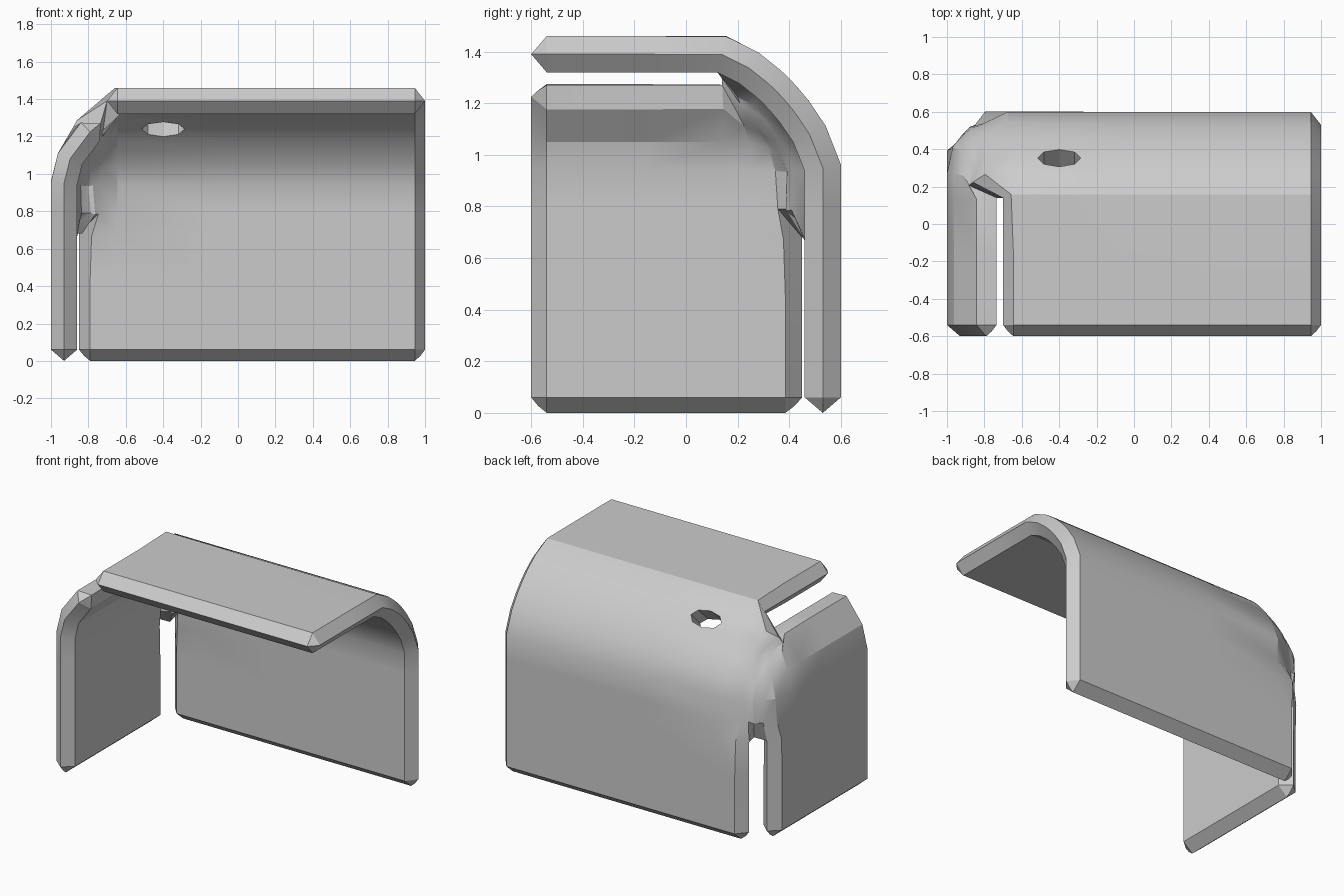
import bpy, bmesh, math
from mathutils import Vector, Matrix

if "Cube" in bpy.data.objects:
    bpy.data.objects.remove(bpy.data.objects["Cube"])

# Mid-surface planes of the bent plate and half its thickness
EX, EY, EZ, HALF = -0.93, 0.53, 1.39, 0.07
TIP_X, TIP_Y = -0.85, 0.45            # panel edges beside the corner relief slot
SLOT_Z, SLOT_Y = 0.68, 0.14           # where the two slots end
XS = [EX, TIP_X, -0.79, -0.66, -0.1, 0.5, 0.86, 0.945, 1.0]
YS = [EY, TIP_Y, 0.385, 0.26, SLOT_Y, -0.15, -0.45, -0.54, -0.6]
ZS = [0.0, 0.06, 0.18, 0.45, SLOT_Z, 0.8, 0.95, 1.1, 1.25, EZ]


def bend(x, y, z):
    """Map a point of the sharp box corner onto the softly bent plate."""
    # slot along the top: curled side lip and flat roof edge
    if y <= SLOT_Y:
        if x == EX and z == EZ:
            return Vector((-0.735, y, 1.27))
        if x == EX and z == 1.25:
            return Vector((-0.79, y, 1.225))
        if z == EZ and x < -0.6:
            return Vector(({TIP_X: -0.70, -0.79: -0.645, -0.66: -0.55}[x], y, z))
    # slot down the corner: both panels stay flat
    if z <= SLOT_Z and not (x == EX and y == EY):
        return Vector((x, y, z))
    a, c = 0.25, 0.44
    dx = max(0, EX + a - x)
    dz = max(0, z - (EZ - c))
    b = 0.40 - 0.20 * dx / a * (1 - dz / c)
    dy = max(0, y - (EY - b))
    n = ((dx / a) ** 1.42 + (dy / b) ** 1.42 + (dz / c) ** 1.42) ** (1 / 1.42)
    if n < 1e-6:
        return Vector((x, y, z))
    return Vector((x + dx - dx / n, y - dy + dy / n, z - dz + dz / n))


mid = bmesh.new()
made = {}


def vert(p):
    if p not in made:
        made[p] = mid.verts.new(bend(*p))
    return made[p]


def panel(us, vs, place, skip):
    for i in range(len(us) - 1):
        for j in range(len(vs) - 1):
            if not skip(i, us[i], vs[j], vs[j + 1]):
                mid.faces.new([vert(place(u, v)) for u, v in (
                    (us[i], vs[j]), (us[i + 1], vs[j]),
                    (us[i + 1], vs[j + 1]), (us[i], vs[j + 1]))])


# Back, left and top panels
low = lambda i, u, v0, v1: i == 0 and v1 <= SLOT_Z
panel(XS, ZS, lambda u, v: (u, EY, v), low)
panel(YS, ZS, lambda u, v: (EX, u, v), low)
panel(XS, YS, lambda u, v: (u, v, EZ), lambda i, u, v0, v1: i == 0 and v0 <= SLOT_Y)
bmesh.ops.recalc_face_normals(mid, faces=mid.faces[:])
mid.normal_update()
if made[(0.5, EY, 0.45)].normal.y < 0:
    bmesh.ops.reverse_faces(mid, faces=mid.faces[:])
    mid.normal_update()

# Clip the free panel corners
for v in mid.verts:
    if len(v.link_faces) == 1:
        v.co = v.co.lerp(v.link_faces[0].calc_center_median(), 0.9)

# Two skins meeting in a wedge along every free edge
bm = bmesh.new()
outer, inner = {}, {}
for v in mid.verts:
    if v.is_boundary:
        outer[v] = inner[v] = bm.verts.new(v.co)
    else:
        off = v.normal * HALF * min(v.calc_shell_factor(), 1.2)
        outer[v] = bm.verts.new(v.co + off)
        inner[v] = bm.verts.new(v.co - off)
for f in mid.faces:
    vs = f.verts[:]
    if all(v.is_boundary for v in vs):
        # keep an all-rim cell solid with a raised centre on each side
        for skin, s in ((outer, 1), (inner, -1)):
            m = bm.verts.new(f.calc_center_median() + f.normal * 0.03 * s)
            for p, q in zip(vs, vs[1:] + vs[:1]):
                bm.faces.new((skin[p], skin[q], m) if s > 0 else (skin[q], skin[p], m))
    else:
        bm.faces.new([outer[v] for v in vs])
        bm.faces.new([inner[v] for v in reversed(vs)])
mid.free()
mesh = bpy.data.meshes.new("bent_cover")
bm.to_mesh(mesh)
bm.free()
cover = bpy.data.objects.new("bent_cover", mesh)
bpy.context.collection.objects.link(cover)

# Small oval opening through the rear bend
bpy.ops.mesh.primitive_cylinder_add(vertices=8, radius=1, depth=0.5)
cutter = bpy.context.object
cutter.name = "opening_cutter"
cutter.matrix_world = (Matrix.Translation((-0.4, 0.30, 1.285))
                       @ Matrix.Rotation(math.radians(-45), 4, 'X')
                       @ Matrix.Diagonal((0.115, 0.06, 1, 1)))
cutter.hide_render = True
cutter.hide_set(True)
cut = cover.modifiers.new("opening", 'BOOLEAN')
cut.operation = 'DIFFERENCE'
cut.solver = 'EXACT'
cut.object = cutter

bpy.ops.object.select_all(action='DESELECT')
cover.select_set(True)
bpy.context.view_layer.objects.active = cover
bpy.ops.object.modifier_apply(modifier=cut.name)
bpy.data.objects.remove(cutter)
bpy.ops.object.shade_smooth_by_angle(angle=math.radians(22))
